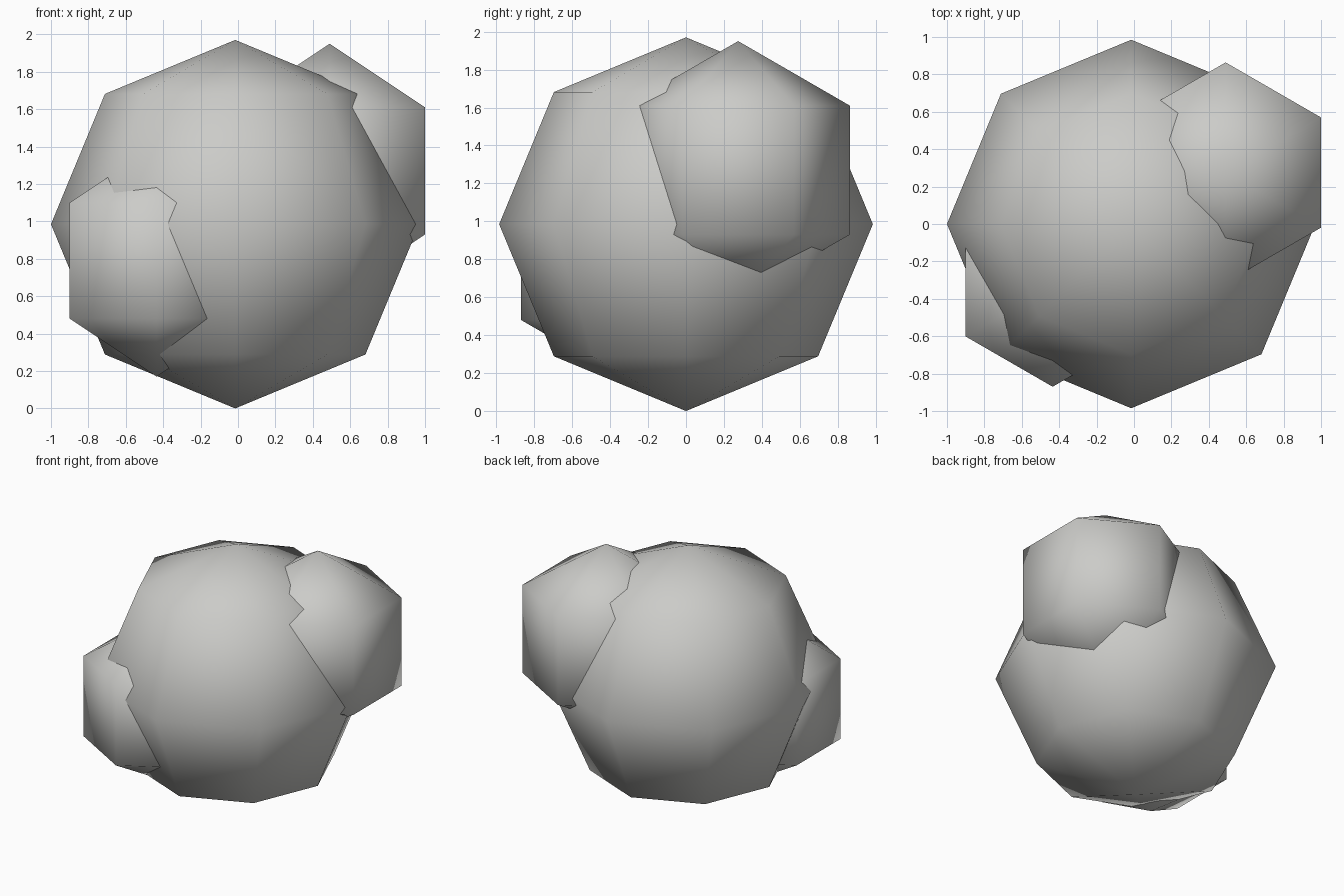
import bpy

cube = bpy.data.objects.get("Cube")
if cube:
    bpy.data.objects.remove(cube, do_unlink=True)

# One stone grey for everything
grey = bpy.data.materials.new("stone_grey")
grey.use_nodes = True
colour = (0.6, 0.6, 0.58, 1)
grey.diffuse_color = colour
grey.node_tree.nodes["Principled BSDF"].inputs["Base Color"].default_value = colour


def boulder(name, segments, rings, radius, centre):
    """Coarse smooth-shaded sphere standing on its pole."""
    bpy.ops.mesh.primitive_uv_sphere_add(
        segments=segments, ring_count=rings, radius=radius, location=centre)
    obj = bpy.context.object
    obj.name = name
    obj.data.materials.append(grey)
    bpy.ops.object.shade_smooth()
    return obj


# Large body with two overlapping lumps
boulder("main_boulder", 8, 4, 0.985, (-0.015, 0, 0.985))
boulder("upper_left_lump", 6, 3, 0.68, (0.49, 0.275, 1.27))
boulder("lower_right_lump", 6, 3, 0.62, (-0.435, -0.333, 0.79))
